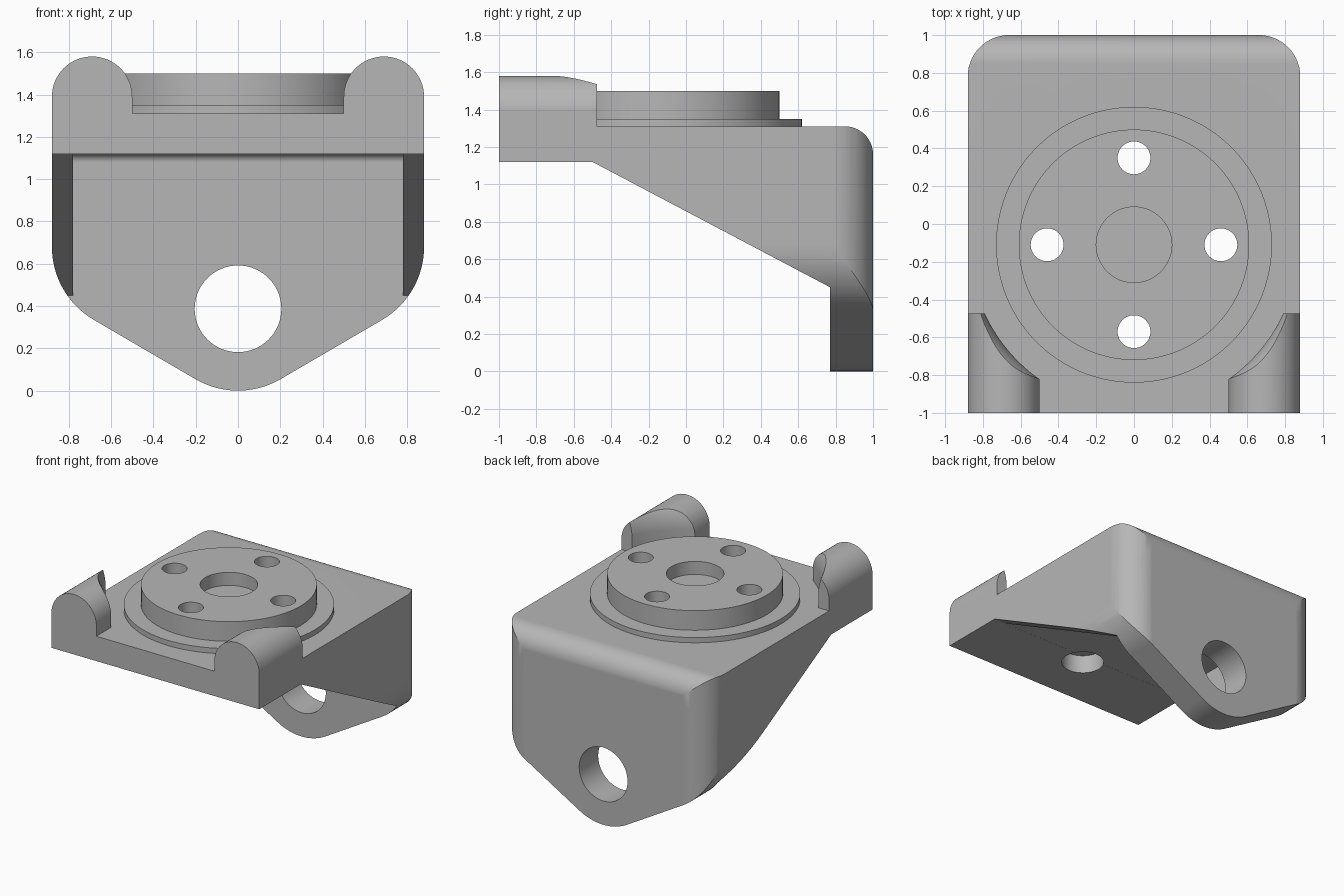
import bpy, bmesh, math

if "Cube" in bpy.data.objects:
    bpy.data.objects.remove(bpy.data.objects["Cube"], do_unlink=True)

grey = bpy.data.materials.new("machined_grey")
grey.use_nodes = True
grey.diffuse_color = (0.47, 0.47, 0.47, 1)
grey.node_tree.nodes["Principled BSDF"].inputs["Base Color"].default_value = grey.diffuse_color


def arc(cx, cy, r, start, end, n=14):
    angles = [math.radians(start + (end - start) * i / n) for i in range(n + 1)]
    return [(cx + r * math.cos(a), cy + r * math.sin(a)) for a in angles]


def mirrored(half):
    return half + [(-x, y) for x, y in reversed(half) if abs(x) > 1e-6]


def finish(name, bm):
    bmesh.ops.recalc_face_normals(bm, faces=bm.faces)
    mesh = bpy.data.meshes.new(name)
    bm.to_mesh(mesh)
    bm.free()
    mesh.materials.append(grey)
    obj = bpy.data.objects.new(name, mesh)
    bpy.context.collection.objects.link(obj)
    return obj


def prism(name, axis, outline, lo, hi):
    """Extrude a 2D outline along a world axis."""
    place = {"x": lambda a, b, t: (t, a, b),
             "y": lambda a, b, t: (a, t, b),
             "z": lambda a, b, t: (a, b, t)}[axis]
    bm = bmesh.new()
    face = bm.faces.new([bm.verts.new(place(a, b, lo)) for a, b in outline])
    new = bmesh.ops.extrude_face_region(bm, geom=[face])["geom"]
    shift = place(0, 0, hi - lo)
    bmesh.ops.translate(bm, verts=[v for v in new if isinstance(v, bmesh.types.BMVert)], vec=shift)
    return finish(name, bm)


def lathe(name, axis, centre, profile, steps=64):
    """Revolve (radius, height) points about a line along z or y."""
    bm = bmesh.new()
    verts = [bm.verts.new((r, 0, h)) for r, h in profile]
    edges = [bm.edges.new(pair) for pair in zip(verts, verts[1:])]
    bmesh.ops.spin(bm, geom=verts + edges, cent=(0, 0, 0), axis=(0, 0, 1),
                   angle=math.tau, steps=steps)
    bmesh.ops.remove_doubles(bm, verts=bm.verts, dist=1e-5)
    for v in bm.verts:
        x, y, h = v.co
        a, b = x + centre[0], y + centre[1]
        v.co = (a, b, h) if axis == "z" else (a, h, b)
    return finish(name, bm)


def combine(target, tool, operation):
    bpy.context.view_layer.objects.active = target
    mod = target.modifiers.new("join", "BOOLEAN")
    mod.operation, mod.object, mod.solver = operation, tool, "EXACT"
    bpy.ops.object.modifier_apply(modifier=mod.name)
    bpy.data.objects.remove(tool, do_unlink=True)


HUB = (0, -0.11)
TOP = 1.31

# Body: side profile trimmed by the front and top outlines
side = [(-1, 1.12), (-0.5, 1.12), (0.77, 0.45), (0.77, -0.1), (1, -0.1)]
side += arc(0.85, 1.16, 0.15, 0, 90) + [(-0.475, TOP), (-0.475, 1.7), (-1, 1.7)]
front = mirrored(arc(0, 0.4, 0.4, -90, -60) + arc(0.48, 0.68, 0.4, -60, 0)
                 + arc(0.69, 1.39, 0.19, 0, 180, 32) + [(0.5, TOP)])
plan = mirrored([(0.8805, -1.2)] + arc(0.6605, 0.7805, 0.22, 0, 90))

body = prism("mounting_bracket", "x", side, -1.2, 1.2)
combine(body, prism("front_outline", "y", front, -1.3, 1.3), "INTERSECT")
combine(body, prism("plan_outline", "z", plan, -0.3, 1.9), "INTERSECT")

# Hollow under the plate, leaving a rib on each side
hollow = [(-0.499, 1.12), (0.73, 1.12)] + arc(0.73, 1.08, 0.04, 90, 0, 6)[1:]
hollow += [(0.77, -0.2), (-0.499, -0.2)]
combine(body, prism("hollow", "x", hollow, -0.78, 0.78), "DIFFERENCE")

# Round clearance that scoops the inner side of the horns, with an eased rim
clearance = [(0, TOP), (0.87, TOP), (0.87, 1.44), (0.877, 1.49), (0.888, 1.53),
             (0.9, 1.56), (0.915, 1.585), (0.93, 1.6), (0.93, 1.8), (0, 1.8)]
combine(body, lathe("horn_clearance", "z", HUB, clearance, 128), "DIFFERENCE")

# Raised round hub with flange and shallow centre recess
hub = [(0, 1.25), (0.73, 1.25), (0.73, 1.35), (0.61, 1.35), (0.61, 1.5),
       (0.2, 1.5), (0.2, 1.4), (0, 1.4)]
combine(body, lathe("hub", "z", HUB, hub, 128), "UNION")

# Four hub screw holes, counterbored from below
bolt = [(0, 0.95), (0.15, 0.95), (0.15, 1.26), (0.087, 1.26), (0.087, 1.7), (0, 1.7)]
for dx, dy in ((1, 0), (0, 1), (-1, 0), (0, -1)):
    spot = (HUB[0] + 0.46 * dx, HUB[1] + 0.46 * dy)
    combine(body, lathe("hub_screw_hole", "z", spot, bolt, 40), "DIFFERENCE")

# Back wall: large bore, counterbored screw holes; blind drilled holes in the horns
combine(body, lathe("wall_bore", "y", (0, 0.387), [(0, 0.6), (0.205, 0.6), (0.205, 1.2), (0, 1.2)]),
        "DIFFERENCE")
wall_screw = [(0, 0.6), (0.087, 0.6), (0.087, 0.86), (0.15, 0.86), (0.15, 1.2), (0, 1.2)]
drill = [(0, -1.1), (0.063, -1.1), (0.063, -0.72), (0, -0.68)]
for s in (-1, 1):
    combine(body, lathe("wall_screw_hole", "y", (0.615 * s, 0.965), wall_screw, 40), "DIFFERENCE")
    combine(body, lathe("horn_hole", "y", (0.69 * s, 1.35), drill, 40), "DIFFERENCE")

# Smooth rounds, crisp edges
bpy.ops.object.select_all(action="DESELECT")
body.select_set(True)
bpy.context.view_layer.objects.active = body
bpy.ops.object.shade_smooth_by_angle(angle=math.radians(25))
weighted = body.modifiers.new("even_shading", "WEIGHTED_NORMAL")
weighted.keep_sharp = True
